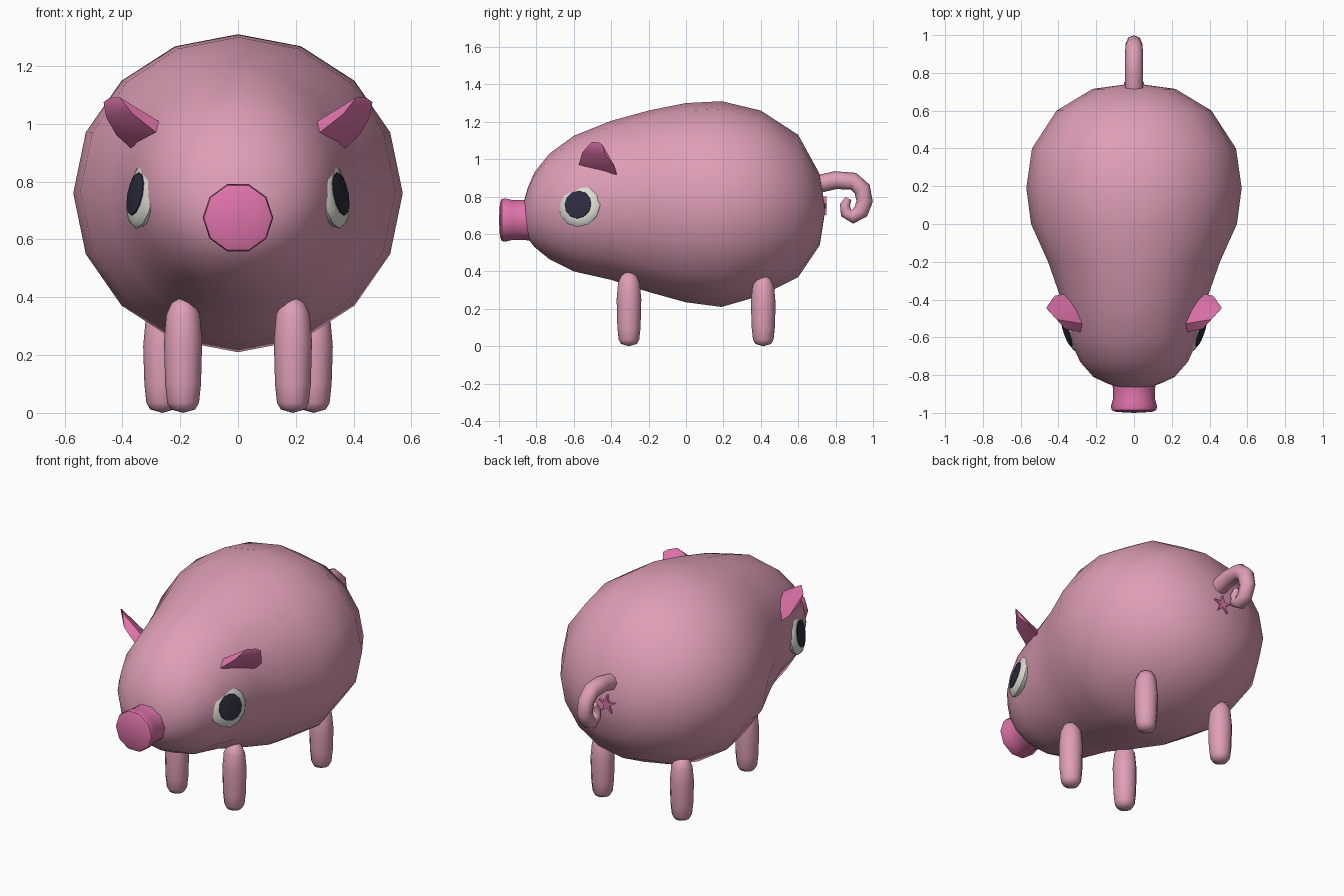
import bpy, bmesh, math
from mathutils import Vector

if "Cube" in bpy.data.objects:
    bpy.data.objects.remove(bpy.data.objects["Cube"])


def material(name, rgb):
    m = bpy.data.materials.new(name)
    m.diffuse_color = (*rgb, 1)
    m.use_nodes = True
    m.node_tree.nodes["Principled BSDF"].inputs["Base Color"].default_value = m.diffuse_color
    return m


SKIN = material("soft_pink", (0.73, 0.34, 0.47))
ROSE = material("deep_pink", (0.73, 0.17, 0.40))
WHITE = material("eye_white", (0.72, 0.72, 0.66))
DARK = material("pupil_dark", (0.025, 0.025, 0.05))


def finish(bm, name, mat, angle=60):
    bmesh.ops.recalc_face_normals(bm, faces=bm.faces)
    me = bpy.data.meshes.new(name)
    bm.to_mesh(me)
    bm.free()
    me.materials.append(mat)
    ob = bpy.data.objects.new(name, me)
    bpy.context.collection.objects.link(ob)
    bpy.ops.object.select_all(action='DESELECT')
    ob.select_set(True)
    bpy.context.view_layer.objects.active = ob
    bpy.ops.object.shade_smooth_by_angle(angle=math.radians(angle))
    return ob


def loft(name, rings, mat, angle=60, start=None, end=None):
    """Skin a list of equal point rings; close the ends with a pole or a cap."""
    bm = bmesh.new()
    vs = [[bm.verts.new(p) for p in r] for r in rings]
    n = len(vs[0])
    for a, b in zip(vs, vs[1:]):
        for i in range(n):
            j = (i + 1) % n
            bm.faces.new((a[i], a[j], b[j], b[i]))
    for ring, pole in ((vs[0], start), (vs[-1], end)):
        if pole is None:
            bm.faces.new(ring)
        else:
            p = bm.verts.new(pole)
            for i in range(n):
                bm.faces.new((ring[i], ring[(i + 1) % n], p))
    return finish(bm, name, mat, angle)


def circle(n, offset=0.0):
    return [(math.sin(2 * math.pi * (i + offset) / n),
             math.cos(2 * math.pi * (i + offset) / n)) for i in range(n)]


# Body: sections (y, half width, top z, bottom z)
sections = [
    (-0.865, 0.08, 0.78, 0.62), (-0.845, 0.14, 0.85, 0.575),
    (-0.81, 0.215, 0.93, 0.53), (-0.73, 0.285, 1.03, 0.465),
    (-0.60, 0.345, 1.125, 0.40), (-0.40, 0.385, 1.205, 0.355),
    (-0.20, 0.455, 1.26, 0.29), (0.0, 0.545, 1.30, 0.235),
    (0.19, 0.57, 1.31, 0.21), (0.40, 0.54, 1.26, 0.27),
    (0.60, 0.41, 1.13, 0.37), (0.715, 0.22, 0.92, 0.54),
]
rings = [[(w * s, y, (t + b) / 2 + (t - b) / 2 * c) for s, c in circle(16)]
         for y, w, t, b in sections]
loft("body", rings, SKIN, 80, (0, -0.87, 0.70), (0, 0.745, 0.73))

# Snout: flared ten-sided cylinder with a rounded front rim
snout = [(-0.80, 0.12), (-0.87, 0.112), (-0.93, 0.112), (-0.965, 0.122),
         (-0.985, 0.118), (-0.995, 0.095)]
loft("snout", [[(r * s, y, 0.675 + r * c) for s, c in circle(10, 0.5)]
               for y, r in snout], ROSE, 50, end=(0, -1.0, 0.675))

# Legs: slim rounded posts
leg_profile = [(0.012, 0.042), (0.035, 0.055), (0.10, 0.062), (0.25, 0.066),
               (0.34, 0.058), (0.38, 0.04)]
for side, sx in (("right", 1), ("left", -1)):
    for end, x, y, lift in (("front", 0.19, -0.305, 0.0), ("back", 0.262, 0.413, -0.02)):
        rows = [[(sx * x + r * s, y + r * c, z + (lift if z > 0.2 else 0))
                 for s, c in circle(12)] for z, r in leg_profile]
        loft(f"{end}_leg_{side}", rows, SKIN, 70,
             (sx * x, y, 0.0), (sx * x, y, 0.405 + lift))

# Ears: small curved wedges
ear = [(.26, -.53, 1.0), (.27, -.575, .96), (.365, -.555, 1.035), (.41, -.505, 1.092),
       (.445, -.465, 1.09), (.465, -.445, 1.075), (.455, -.43, 1.02), (.42, -.38, .96),
       (.37, -.37, .915), (.31, -.39, .935), (.285, -.455, .98)]
for side, sx in (("right", 1), ("left", -1)):
    bm = bmesh.new()
    for x, y, z in ear:
        bm.verts.new((sx * x, y, z))
    bmesh.ops.convex_hull(bm, input=bm.verts)
    finish(bm, f"ear_{side}", ROSE, 50)


# Eyes: shallow white domes with dark pupils on top
def dome(name, centre, normal, profile, n, mat):
    q = Vector(normal).to_track_quat('Z', 'Y')
    c = Vector(centre)
    rows = [[c + q @ Vector((r * s, r * k, h)) for s, k in circle(n)] for h, r in profile]
    loft(name, rows, mat, 50, end=c + q @ Vector((0, 0, profile[-1][0] + 0.002)))


for side, sx in (("right", 1), ("left", -1)):
    normal = (sx * 0.92, -0.33, 0.18)
    dome(f"eye_{side}", (sx * 0.328, -0.568, 0.753), normal,
         [(-0.04, 0.09), (-0.01, 0.113), (0.005, 0.118), (0.02, 0.105), (0.03, 0.07)], 12, WHITE)
    dome(f"pupil_{side}", (sx * 0.352, -0.577, 0.757), normal,
         [(-0.004, 0.077), (0.006, 0.075), (0.010, 0.05)], 12, DARK)

# Curly tail: tapering tube swept along a curl in the middle plane
path = [(0.70, 0.865), (0.80, 0.888), (0.895, 0.882), (0.942, 0.84), (0.955, 0.775),
        (0.935, 0.72), (0.89, 0.692), (0.856, 0.712), (0.85, 0.755), (0.868, 0.79)]
radii = [0.048, 0.048, 0.047, 0.046, 0.044, 0.042, 0.037, 0.032, 0.027, 0.018]
rings = []
for i, ((y, z), r) in enumerate(zip(path, radii)):
    a, b = path[max(i - 1, 0)], path[min(i + 1, len(path) - 1)]
    d = Vector((b[0] - a[0], b[1] - a[1])).normalized()
    rings.append([(r * s, y - d.y * r * c, z + d.x * r * c) for s, c in circle(8)])
loft("tail", rings, SKIN, 60)

# Small five-armed star below the tail
star = [(0.055 if i % 2 == 0 else 0.02, 2 * math.pi * i / 10) for i in range(10)]
loft("star", [[(r * math.sin(a), y, 0.745 + r * math.cos(a)) for r, a in star]
              for y in (0.70, 0.752)], ROSE, 30)
